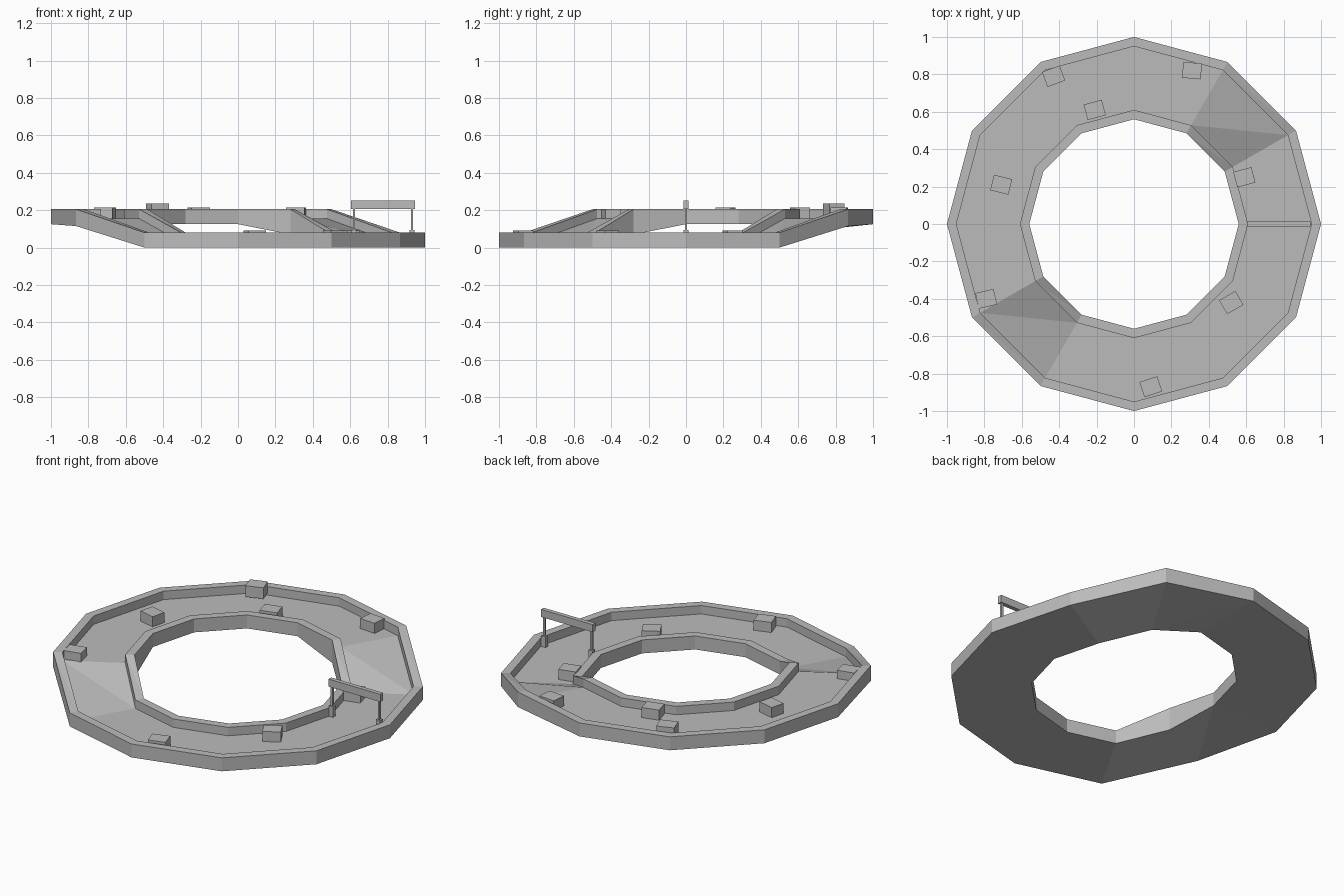
import bpy, bmesh, math
from mathutils import Matrix, Vector

cube = bpy.data.objects.get("Cube")
if cube:
    bpy.data.objects.remove(cube, do_unlink=True)

GREY = (0.5, 0.5, 0.5, 1)
grey = bpy.data.materials.new("plain_grey")
grey.use_nodes = True
grey.diffuse_color = GREY
grey.node_tree.nodes["Principled BSDF"].inputs["Base Color"].default_value = GREY


def finish(name, bm):
    bmesh.ops.recalc_face_normals(bm, faces=bm.faces)
    mesh = bpy.data.meshes.new(name)
    bm.to_mesh(mesh)
    bm.free()
    mesh.materials.append(grey)
    obj = bpy.data.objects.new(name, mesh)
    bpy.context.scene.collection.objects.link(obj)
    return obj


def box(name, center, size, turn=0):
    bm = bmesh.new()
    place = Matrix.Translation(center) @ Matrix.Rotation(math.radians(turn), 4, 'Z')
    bmesh.ops.create_cube(bm, size=1, matrix=place @ Matrix.Diagonal((*size, 1)))
    return finish(name, bm)


# Twelve-sided ring track: channel section swept round, one half raised
SIDES = 12
RISE = 0.125
HEIGHT, FLOOR = 0.08, 0.03
section = [(1, 0), (1, HEIGHT), (0.95, HEIGHT), (0.95, FLOOR),
           (0.61, FLOOR), (0.61, HEIGHT), (0.56, HEIGHT), (0.56, 0)]


def lift(i):
    return RISE if 2 <= i <= 7 else 0


bm = bmesh.new()
rings = []
for i in range(SIDES):
    a = math.tau * i / SIDES
    ring = []
    for r, z in section:
        # the underside sags where the slopes meet the raised half
        sag = 0
        if i in (2, 7) and z == 0:
            sag = 0.01 if r == 1 else 0.055
        ring.append(bm.verts.new((r * math.cos(a), r * math.sin(a), z + lift(i) - sag)))
    rings.append(ring)
for i, ring in enumerate(rings):
    after = rings[(i + 1) % SIDES]
    for j in range(len(section)):
        k = (j + 1) % len(section)
        bm.faces.new((ring[j], ring[k], after[k]))
        bm.faces.new((ring[j], after[k], after[j]))
finish("ring_track", bm)

# Scattered blocks: x, y, top height, turn in degrees
blocks = [(-0.43, 0.79, 0.235, 20), (0.31, 0.82, 0.215, -5),
          (-0.21, 0.61, 0.215, 15), (-0.71, 0.21, 0.215, -14),
          (-0.79, -0.40, 0.205, 13), (0.59, 0.25, 0.09, 15),
          (0.52, -0.42, 0.09, 30), (0.09, -0.87, 0.09, 18)]
for n, (x, y, top, turn) in enumerate(blocks, 1):
    box(f"block_{n}", (x, y, top - 0.033), (0.1, 0.085, 0.066), turn)

# Gate across the low side
box("gate_beam", (0.775, 0, 0.228), (0.34, 0.025, 0.045))
for side, x in (("inner", 0.62), ("outer", 0.93)):
    box(f"{side}_gate_post", (x, 0, 0.15), (0.012, 0.012, 0.12))
    box(f"{side}_gate_foot", (x, 0, 0.061), (0.028, 0.025, 0.066))
